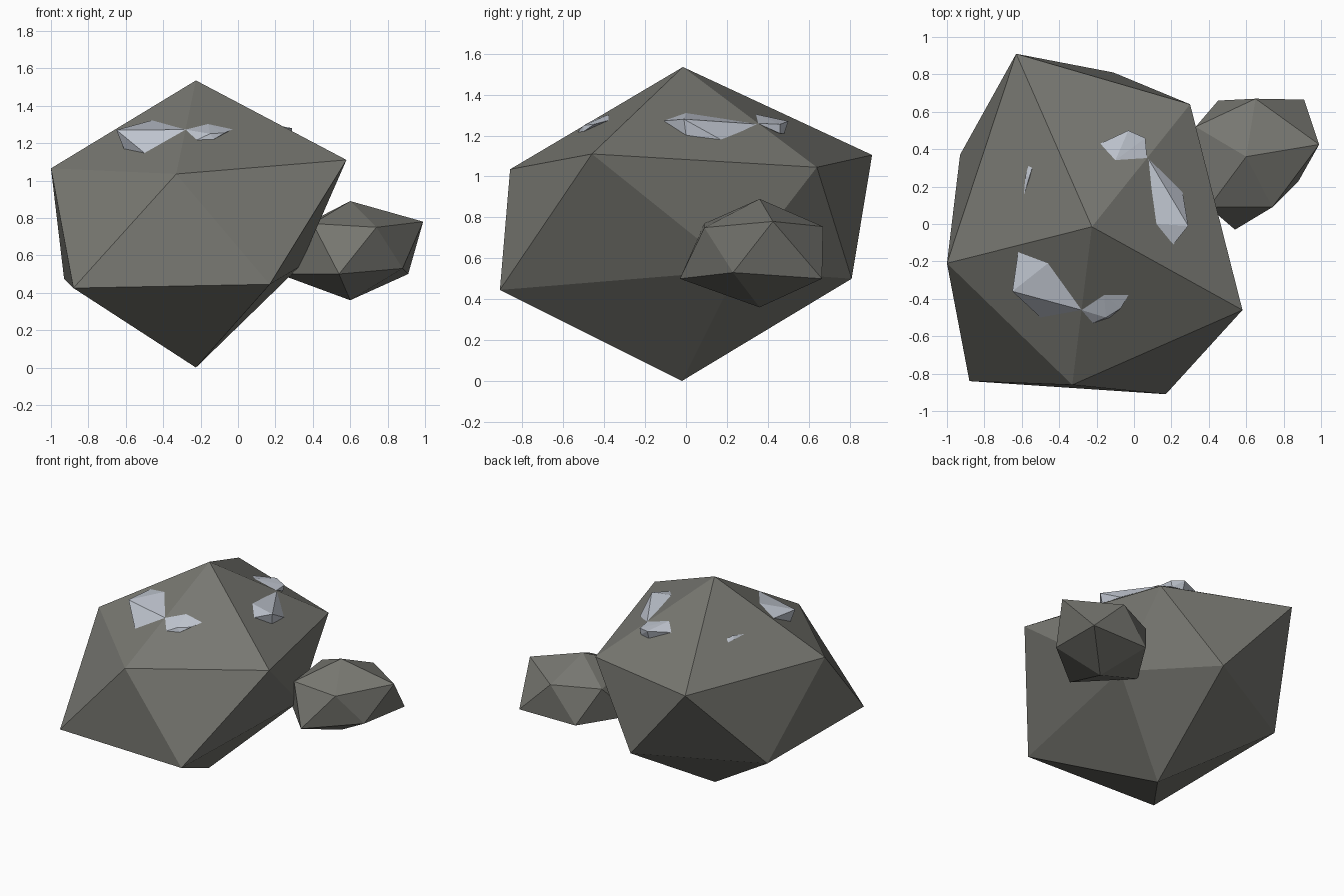
import bpy, bmesh

if "Cube" in bpy.data.objects:
    bpy.data.objects.remove(bpy.data.objects["Cube"])


def material(name, rgb):
    m = bpy.data.materials.new(name)
    m.diffuse_color = (*rgb, 1)
    m.use_nodes = True
    m.node_tree.nodes["Principled BSDF"].inputs["Base Color"].default_value = m.diffuse_color
    return m


STONE = material("grey_stone", (0.185, 0.185, 0.165))
FROST = material("pale_frost", (0.52, 0.555, 0.62))


def finish(name, bm, mat):
    bmesh.ops.recalc_face_normals(bm, faces=bm.faces)
    mesh = bpy.data.meshes.new(name)
    bm.to_mesh(mesh)
    bm.free()
    mesh.materials.append(mat)
    ob = bpy.data.objects.new(name, mesh)
    bpy.context.collection.objects.link(ob)


def rock(name, top, upper, lower, bottom):
    """Rough twenty-sided boulder: two staggered rings of five and two poles."""
    bm = bmesh.new()
    t, b = bm.verts.new(top), bm.verts.new(bottom)
    u = [bm.verts.new(p) for p in upper]
    l = [bm.verts.new(p) for p in lower]
    for i in range(5):
        j = (i + 1) % 5
        for f in ((t, u[i], u[j]), (u[i], l[i], u[j]),
                  (u[j], l[i], l[j]), (b, l[j], l[i])):
            bm.faces.new(f)
    finish(name, bm, STONE)


def patch(name, points):
    """Faceted frost crust poking out of the boulder."""
    bm = bmesh.new()
    for p in points:
        bm.verts.new(p)
    out = bmesh.ops.convex_hull(bm, input=bm.verts)
    bmesh.ops.delete(bm, geom=[v for v in out["geom_interior"]
                               if isinstance(v, bmesh.types.BMVert)], context='VERTS')
    finish(name, bm, FROST)


# Main boulder
rock("large_boulder", (-.225, -.015, 1.535),
     [(-1, -.21, 1.065), (-.33, -.86, 1.035), (.58, -.46, 1.11),
      (.30, .64, 1.045), (-.63, .91, 1.105)],
     [(-.88, -.84, .425), (.17, -.91, .445), (.33, .25, .54),
      (-.11, .81, .50), (-.93, .37, .475)],
     (-.225, -.02, 0))

# Small boulder leaning on the right
rock("small_boulder", (.60, .36, .89),
     [(.40, .09, .77), (.74, .09, .75), (.99, .425, .78),
      (.65, .67, .755), (.33, .52, .75)],
     [(.54, -.03, .50), (.88, .23, .53), (.91, .665, .50),
      (.45, .66, .50), (.22, .30, .50)],
     (.60, .36, .36))

# Frost crusts on either side of the front ridge
patch("frost_front_left", [(-.62, -.15, 1.277), (-.46, -.21, 1.322), (-.28, -.46, 1.272),
                           (-.50, -.50, 1.147), (-.65, -.36, 1.27), (-.61, -.36, 1.17),
                           (-.46, -.32, 1.24)])
patch("frost_front_right", [(-.28, -.46, 1.272), (-.16, -.38, 1.302), (-.03, -.38, 1.274),
                            (-.13, -.50, 1.22), (-.22, -.53, 1.217), (-.07, -.45, 1.255),
                            (-.15, -.50, 1.25), (-.16, -.44, 1.24)])

# Frost crusts on either side of the right ridge
patch("frost_right", [(.07, .36, 1.255), (.12, 0, 1.31), (.21, -.11, 1.272),
                      (.29, -.01, 1.28), (.28, 0, 1.20), (.26, .17, 1.18),
                      (.18, .12, 1.22)])
patch("frost_back", [(.07, .35, 1.26), (-.10, .34, 1.305), (-.18, .43, 1.275),
                     (-.03, .50, 1.27), (.06, .46, 1.255), (.05, .46, 1.21),
                     (-.03, .48, 1.21), (-.02, .40, 1.23)])

# Sliver on the left face
patch("frost_sliver", [(-.59, .15, 1.267), (-.545, .30, 1.275), (-.565, .31, 1.258),
                       (-.56, .25, 1.285), (-.58, .26, 1.265), (-.555, .24, 1.25)])
